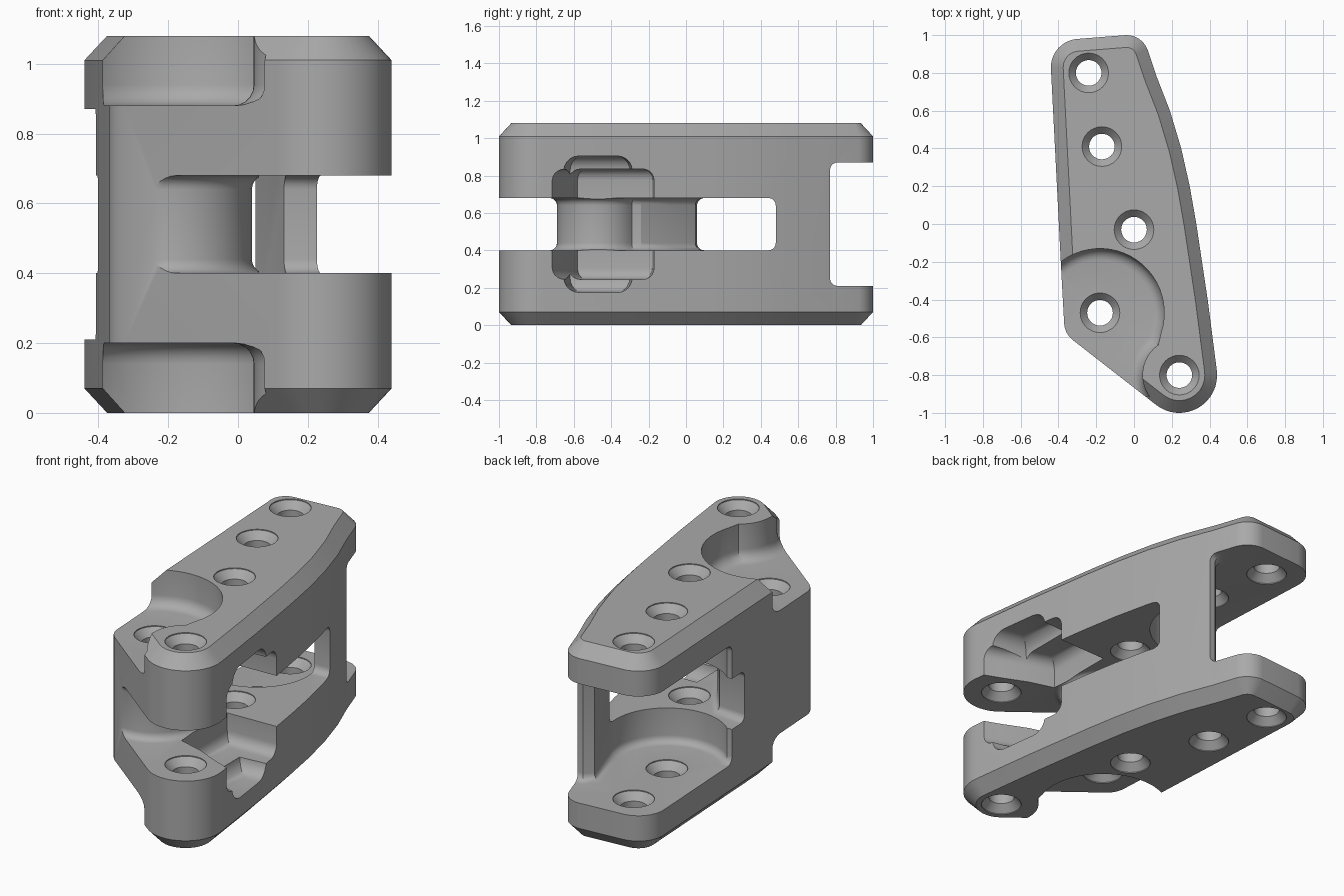
import bpy, bmesh
from math import cos, sin, radians, pi
from mathutils import Vector

if "Cube" in bpy.data.objects:
    bpy.data.objects.remove(bpy.data.objects["Cube"])

H = 1.08          # total height, the part is symmetric about H / 2
EAR = (0.24, -0.8)
POST = (-0.18, -0.47)
REAR = (-0.17, 0.41)

steel = bpy.data.materials.new("plain grey")
steel.use_nodes = True
GREY = (0.4, 0.4, 0.4, 1)
steel.diffuse_color = GREY
steel.node_tree.nodes["Principled BSDF"].inputs["Base Color"].default_value = GREY


def arc(centre, r, a0, a1, n=16):
    angles = [radians(a0 + (a1 - a0) * i / n) for i in range(n + 1)]
    return [(centre[0] + r * cos(a), centre[1] + r * sin(a)) for a in angles]


def inset(pts, d):
    """Offset a counter-clockwise outline inwards with mitred corners."""
    out = []
    for i, p in enumerate(pts):
        p = Vector(p)
        a = (p - Vector(pts[i - 1])).normalized()
        b = (Vector(pts[(i + 1) % len(pts)]) - p).normalized()
        na, nb = Vector((-a.y, a.x)), Vector((-b.y, b.x))
        out.append(p + (na + nb) * d / (1 + na.dot(nb)))
    return out


def loft(name, pts, profile):
    """Solid from an outline, following (inset, height) steps."""
    bm = bmesh.new()
    rings = [[bm.verts.new((q[0], q[1], z)) for q in inset(pts, d)] for d, z in profile]
    n = len(pts)
    for lo, hi in zip(rings, rings[1:]):
        for i in range(n):
            j = (i + 1) % n
            bm.faces.new((lo[i], lo[j], hi[j], hi[i]))
    bm.faces.new(rings[0][::-1])
    bm.faces.new(rings[-1])
    mesh = bpy.data.meshes.new(name)
    bm.to_mesh(mesh)
    bm.free()
    ob = bpy.data.objects.new(name, mesh)
    bpy.context.collection.objects.link(ob)
    mesh.materials.append(steel)
    return ob


def rounded(z, r, n=5):
    """Quarter-round start of a cutter profile at height z."""
    ts = [pi / 2 * i / n for i in range(n + 1)]
    return [(r * (1 - sin(t)), z + r * (1 - cos(t))) for t in ts]


def mirrored(profile):
    return [(d, H - z) for d, z in reversed(profile)]


def both_ends(z, r):
    half = rounded(z, r)
    return half + mirrored(half)


# Main body with chamfered rims
outline = (arc(EAR, 0.2, -129, 8)
           + [(0.39, -0.4), (0.33, 0.0), (0.295, 0.2), (0.25, 0.4), (0.19, 0.6), (0.12, 0.78)]
           + arc((-0.04, 0.88), 0.12, 22, 92, 8)
           + arc((-0.29, 0.83), 0.15, 95, 182, 10)
           + [(-0.385, -0.25)]
           + arc((-0.25, -0.52), 0.12, 182, 231, 8))
body = loft("link_body", outline, [(0.065, 0), (0, 0.07), (0, H - 0.07), (0.065, H)])
cutters = []

# Curved pockets on the top and bottom, around the post
pocket = ([(-0.7, -1.2), (0.0, -1.2)] + arc(EAR, 0.195, 215, 125)
          + arc(POST, 0.34, -18, 140, 24) + [(-0.7, -0.25)])
floor = rounded(0.88, 0.06) + [(0, 1.3)]
cutters.append(loft("top_pocket", pocket, floor))
cutters.append(loft("bottom_pocket", pocket, mirrored(floor)))

# Wide fork opening at the back
fork = ([(0.7, 0.77), (0.7, 1.3), (-0.8, 1.3), (-0.8, 0.17)]
        + arc(REAR, 0.31, 228, 372, 24) + [(0.05, 0.73), (0.09, 0.77)])
cutters.append(loft("rear_fork", fork, both_ends(0.21, 0.04)))

# Narrow slot from the front ears to the side window, leaving the post
slot = ([(-0.5, -1.2), (0.7, -1.2), (0.7, 0.48), (0.0, 0.48), (-0.6, 0.4), (-0.6, 0.07),
         (-0.24, 0.05), (-0.13, -0.09), (-0.05, -0.24)]
        + arc(POST, 0.22, 55, -120, 24) + [(-0.5, -0.9)])
cutters.append(loft("middle_slot", slot, both_ends(0.4, 0.04)))

# Stepped scoop in the side behind the front ears
scoop = [(0.06, -0.58), (0.2, -0.62), (0.34, -0.68), (0.7, -0.82), (0.7, -0.16), (0.06, -0.18)]
cutters.append(loft("side_scoop", scoop, both_ends(0.245, 0.06)))
deep = [(0.22, -0.62), (0.7, -0.7), (0.7, -0.26), (0.22, -0.3)]
cutters.append(loft("deep_scoop", deep, both_ends(0.175, 0.08)))


# Countersunk holes
def hole(centre, outer, inner=None):
    half = [(0, outer - 0.1), (0, outer + 0.005), (0.037, outer + 0.045)]
    if inner:
        half += [(0.037, inner - 0.045), (0, inner - 0.005)]
    cutters.append(loft("hole", arc(centre, 0.105, 0, 348.75, 31), half + mirrored(half)))


hole(EAR, 0, 0.4)
hole((0, -0.03), 0, 0.4)
hole(REAR[:1] + (0.41,), 0, 0.21)
hole((-0.24, 0.8), 0, 0.21)
hole(POST, 0.2)

# Cut everything out, then smooth the curved faces
bpy.ops.object.select_all(action="DESELECT")
bpy.context.view_layer.objects.active = body
body.select_set(True)
for cutter in cutters:
    cutter.hide_render = True
    mod = body.modifiers.new(cutter.name, "BOOLEAN")
    mod.operation = "DIFFERENCE"
    mod.solver = "EXACT"
    mod.object = cutter
    bpy.ops.object.modifier_apply(modifier=mod.name)
for cutter in cutters:
    bpy.data.objects.remove(cutter)
bpy.ops.object.shade_smooth_by_angle(angle=radians(30))
